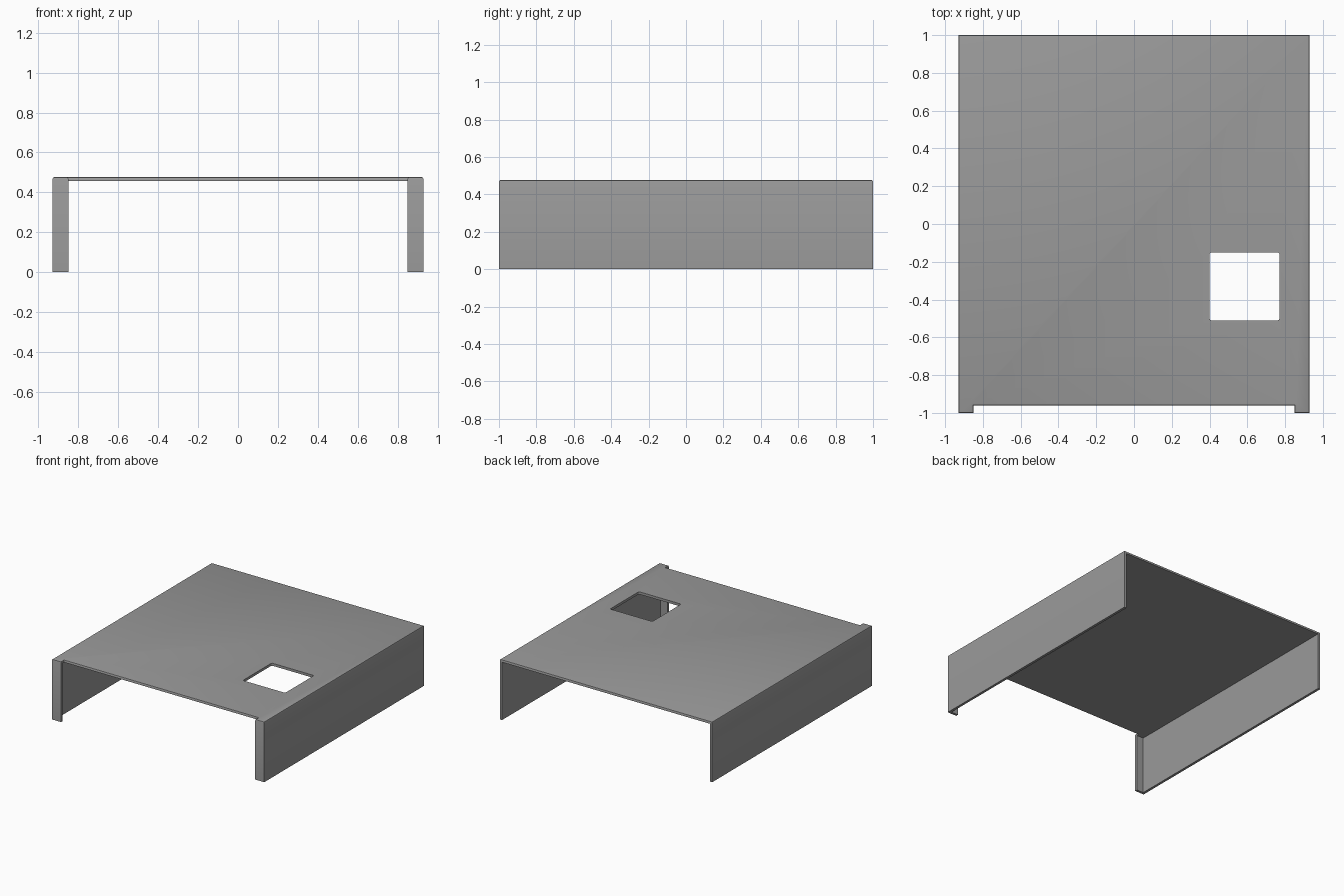
import bpy, bmesh

if "Cube" in bpy.data.objects:
    bpy.data.objects.remove(bpy.data.objects["Cube"])

W, L, H = 0.93, 1.0, 0.477      # half width, half length, height
T = 0.02                        # sheet thickness
LIP, NOTCH = 0.85, -0.96        # inner edge of front lips, roof front edge

grey = bpy.data.materials.new("grey_metal")
grey.diffuse_color = (0.32, 0.32, 0.32, 1)
grey.use_nodes = True
grey.node_tree.nodes["Principled BSDF"].inputs["Base Color"].default_value = grey.diffuse_color


def prism(name, outline, z0, z1, bevel_top=0.0, bevel_sides=0.0):
    """Extrude a plan outline between two heights, optionally rounding edges."""
    bm = bmesh.new()
    base = bm.faces.new([bm.verts.new((x, y, z0)) for x, y in outline])
    ext = bmesh.ops.extrude_face_region(bm, geom=[base])
    verts = [v for v in ext["geom"] if isinstance(v, bmesh.types.BMVert)]
    bmesh.ops.translate(bm, verts=verts, vec=(0, 0, z1 - z0))
    bmesh.ops.recalc_face_normals(bm, faces=bm.faces)
    if bevel_top:
        edges = [e for e in bm.edges if all(abs(v.co.z - z1) < 1e-5 for v in e.verts)]
        bmesh.ops.bevel(bm, geom=edges, offset=bevel_top, offset_type='OFFSET',
                        segments=2, profile=0.5, affect='EDGES')
    if bevel_sides:
        edges = [e for e in bm.edges if abs(e.verts[0].co.z - e.verts[1].co.z) > 1e-5]
        bmesh.ops.bevel(bm, geom=edges, offset=bevel_sides, offset_type='OFFSET',
                        segments=3, profile=0.5, affect='EDGES')
    mesh = bpy.data.meshes.new(name)
    bm.to_mesh(mesh)
    bm.free()
    mesh.materials.append(grey)
    obj = bpy.data.objects.new(name, mesh)
    bpy.context.collection.objects.link(obj)
    return obj


def rect(x0, x1, y0, y1):
    return [(x0, y0), (x1, y0), (x1, y1), (x0, y1)]


# Cover body: plan outline notched between the two front lips
cover = prism("cover", [(-W, -L), (-LIP, -L), (-LIP, NOTCH), (LIP, NOTCH),
                        (LIP, -L), (W, -L), (W, L), (-W, L)], 0, H, bevel_top=0.01)

# Hollow underside (open at back and bottom) and the square roof opening
cutters = [
    prism("cavity_cutter", rect(-W + T, W - T, -L + T, L + 0.5), -0.5, H - T),
    prism("opening_cutter", rect(0.40, 0.77, -0.51, -0.15), 0.3, 0.7, bevel_sides=0.01),
]
for c in cutters:
    c.hide_render = True
    mod = cover.modifiers.new(c.name, 'BOOLEAN')
    mod.operation, mod.solver, mod.object = 'DIFFERENCE', 'EXACT', c

bpy.context.view_layer.objects.active = cover
cover.select_set(True)
for c in cutters:
    bpy.ops.object.modifier_apply(modifier=c.name)
    bpy.data.objects.remove(c)

# Keep the sheet crisp, with only the small rounded edges smooth
bpy.ops.object.shade_smooth_by_angle(angle=0.6)
